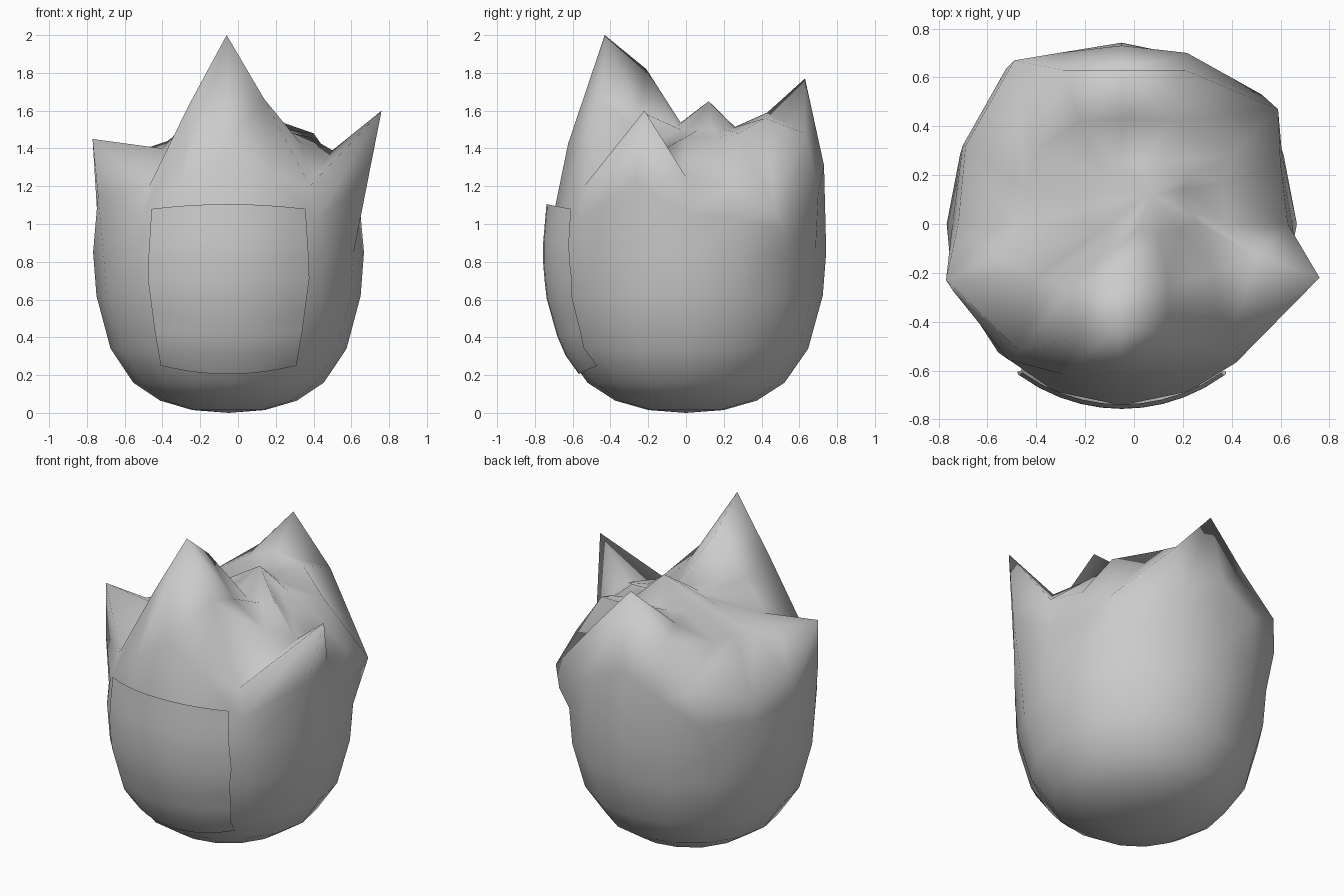
import bpy, bmesh
from math import sin, cos, pi, sqrt
from mathutils import Vector

if "Cube" in bpy.data.objects:
    bpy.data.objects.remove(bpy.data.objects["Cube"])

N = 16
CX, RX, RY = -0.05, 0.71, 0.735
# rounded lower body: (scale, z)
PROFILE = [(0.27, 0.015), (0.51, 0.065), (0.71, 0.16), (0.88, 0.34),
           (0.985, 0.62), (1.01, 0.85)]

# outer rim (spikes and valleys), from the front going to +x
RIM = [(-.06, -.43, 2.0), (.14, -.45, 1.66), (.38, -.54, 1.2), (.76, -.22, 1.6),
       (.63, .0, 1.25), (.6, .25, 1.2), (.59, .47, 1.07), (.21, .63, 1.48),
       (-.05, .63, 1.77), (-.29, .63, 1.5), (-.49, .67, 1.24), (-.69, .32, 1.13),
       (-.72, .0, 1.2), (-.77, -.23, 1.45), (-.47, -.52, 1.2), (-.26, -.47, 1.63)]
# inner crest behind the spikes
CREST = [(-.06, -.21, 1.82), (.14, -.25, 1.6), (.33, -.2, 1.43), (.5, -.13, 1.39),
         (.38, .0, 1.46), (.37, .17, 1.46), (.4, .28, 1.48), (.17, .42, 1.56),
         (-.04, .43, 1.59), (-.22, .42, 1.53), (-.4, .3, 1.42), (-.45, .15, 1.4),
         (-.48, .0, 1.38), (-.55, -.14, 1.38), (-.4, -.22, 1.4), (-.25, -.26, 1.57)]
PEAK = Vector((.07, .12, 1.65))


def finish(name, bm):
    bmesh.ops.recalc_face_normals(bm, faces=bm.faces)
    for f in bm.faces:
        f.smooth = True
    me = bpy.data.meshes.new(name)
    bm.to_mesh(me)
    bm.free()
    ob = bpy.data.objects.new(name, me)
    bpy.context.collection.objects.link(ob)
    return ob


# spiky bulb body
rings = []
for s, z in PROFILE:
    rings.append([Vector((CX + RX * s * sin(2 * pi * k / N),
                          -RY * s * cos(2 * pi * k / N), z)) for k in range(N)])
rim = [Vector(p) for p in RIM]
crest = [Vector(p) for p in CREST]
shoulder = []
for a, b in zip(rings[-1], rim):
    m = a.lerp(b, 0.5)
    shoulder.append(Vector((m.x, m.y * 1.065, m.z)))
dip = []
for c in crest:
    d = c.lerp(PEAK, 0.55)
    d.z = 1.5 + 0.1 * (c.z - 1.45)
    dip.append(d)
rings += [shoulder, rim, crest, dip]

bm = bmesh.new()
rows = [[bm.verts.new(p) for p in r] for r in rings]
for lo, hi in zip(rows, rows[1:]):
    for k in range(N):
        j = (k + 1) % N
        bm.faces.new((lo[k], lo[j], hi[j], hi[k]))
for row, tip in ((rows[0], Vector((CX, 0, 0))), (rows[-1], PEAK)):
    t = bm.verts.new(tip)
    for k in range(N):
        bm.faces.new((row[k], row[(k + 1) % N], t))
finish("spiky_bulb", bm)


# front plate: a thin sheet that follows the curve of the body
def interp(table, z):
    for (a, z0), (b, z1) in zip(table, table[1:]):
        if z <= z1:
            return a + (b - a) * (z - z0) / (z1 - z0)
    return table[-1][0]


HALF = [(.35, .2), (.39, .43), (.43, .73), (.405, 1.12)]
bm = bmesh.new()
U, V = 10, 9
grid = []
for j in range(V + 1):
    v = j / V
    row = []
    for i in range(U + 1):
        u = 2 * i / U - 1
        z = (0.205 + 0.045 * u * u) * (1 - v) + (1.105 - 0.025 * u * u) * v
        dx = interp(HALF, z) * u
        s = interp(PROFILE, z) * 1.025
        if z > 0.85:
            s -= 0.12 * (z - 0.85)
        y = -RY * s * sqrt(max(0, 1 - (dx / (RX * s)) ** 2))
        row.append(bm.verts.new((CX + dx, y, z)))
    grid.append(row)
for a, b in zip(grid, grid[1:]):
    for i in range(U):
        bm.faces.new((a[i], a[i + 1], b[i + 1], b[i]))
plate = finish("front_plate", bm)
if plate.data.polygons[U * V // 2].normal.y > 0:
    plate.data.flip_normals()
